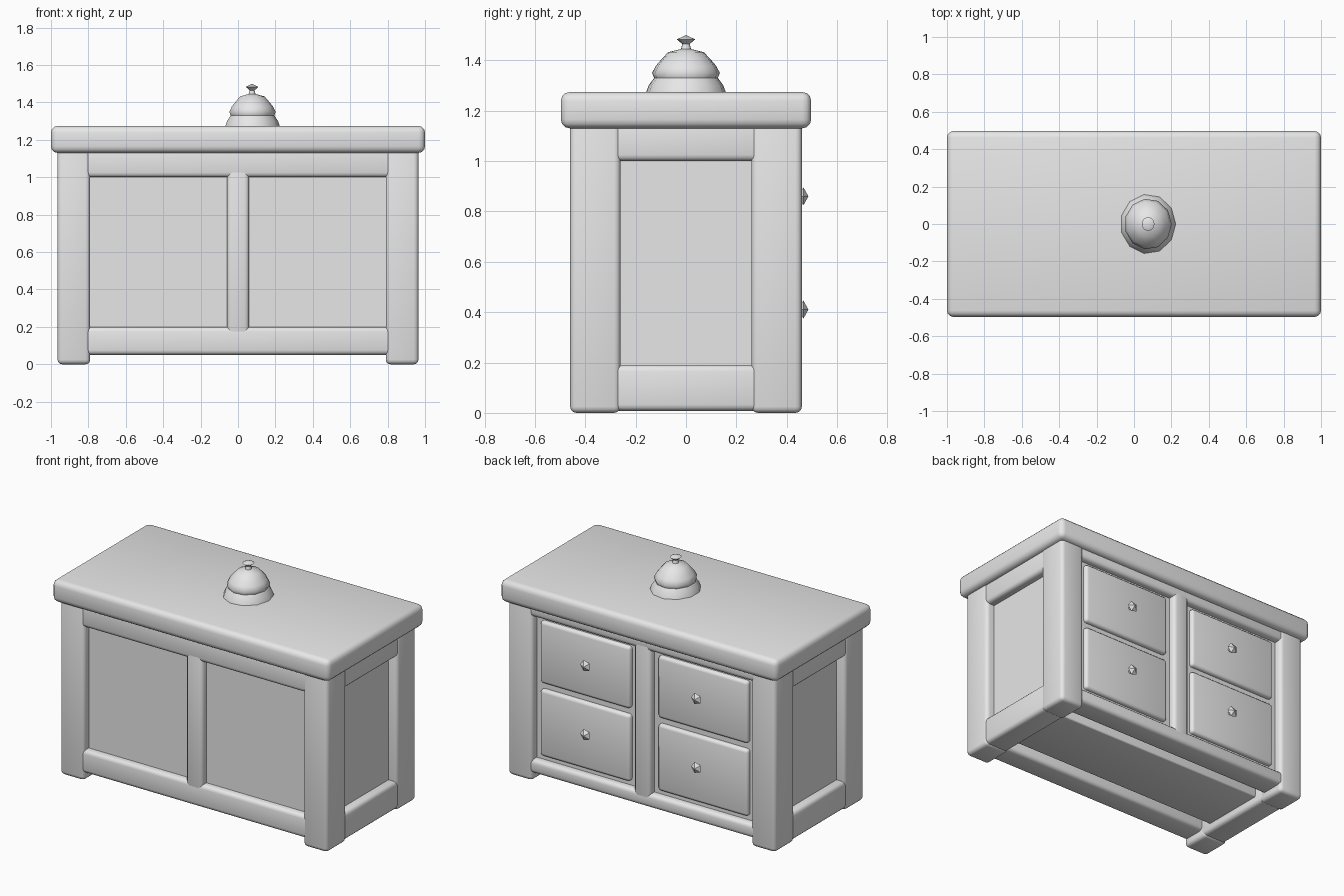
import bpy, bmesh, math
from mathutils import Matrix

cube = bpy.data.objects.get("Cube")
if cube:
    bpy.data.objects.remove(cube, do_unlink=True)

grey = bpy.data.materials.new("plain grey")
grey.use_nodes = True
GREY = (0.8, 0.8, 0.8, 1)
grey.diffuse_color = GREY
grey.node_tree.nodes["Principled BSDF"].inputs["Base Color"].default_value = GREY


def finish(name, bm, angle=40, smooth=True):
    """Turn a bmesh into a grey object."""
    bmesh.ops.recalc_face_normals(bm, faces=bm.faces)
    mesh = bpy.data.meshes.new(name)
    bm.to_mesh(mesh)
    bm.free()
    mesh.materials.append(grey)
    obj = bpy.data.objects.new(name, mesh)
    bpy.context.collection.objects.link(obj)
    if smooth:
        bpy.ops.object.select_all(action='DESELECT')
        obj.select_set(True)
        bpy.context.view_layer.objects.active = obj
        bpy.ops.object.shade_smooth_by_angle(angle=math.radians(angle))
    return obj


def box(name, x, y, z, bevel=0.025):
    """Rounded box between the given pairs of limits."""
    bm = bmesh.new()
    bmesh.ops.create_cube(bm, size=1)
    for v in bm.verts:
        v.co = [lim[0] if c < 0 else lim[1] for c, lim in zip(v.co, (x, y, z))]
    if bevel:
        bmesh.ops.bevel(bm, geom=bm.edges[:], offset=bevel, segments=3,
                        profile=0.5, affect='EDGES')
    return finish(name, bm)


def turned(name, profile, sides, place, smooth=True):
    """Lathe a radius/height profile about z, then move it into place."""
    bm = bmesh.new()
    verts = [bm.verts.new((r, 0, h)) for r, h in profile]
    edges = [bm.edges.new(pair) for pair in zip(verts, verts[1:])]
    bmesh.ops.spin(bm, geom=verts + edges, axis=(0, 0, 1), cent=(0, 0, 0),
                   angle=math.tau, steps=sides)
    bmesh.ops.remove_doubles(bm, verts=bm.verts, dist=0.0005)
    bmesh.ops.transform(bm, matrix=place, verts=bm.verts)
    return finish(name, bm, 50, smooth)


def span(a, b, sign):
    return tuple(sorted((a * sign, b * sign)))


# Carcass behind the framing, with a lower bottom panel between grooves
box("carcass", (-0.905, 0.905), (-0.41, 0.41), (0.12, 1.2), 0)
box("bottom_panel", (-0.85, 0.85), (-0.22, 0.22), (0.06, 0.2), 0.01)

# Corner posts, which also form the feet
for sx, side in ((1, "left"), (-1, "right")):
    for sy, end in ((-1, "front"), (1, "back")):
        box(f"{end}_{side}_post", span(0.79, 0.965, sx), span(0.26, 0.46, sy),
            (0, 1.16))

# Long rails and middle stiles on front and back
for sy, end, low, high in ((-1, "front", 0.2, 1.0), (1, "back", 0.14, 1.07)):
    face = span(0.29, 0.455, sy)
    box(f"{end}_bottom_rail", (-0.83, 0.83), face, (0.05, low))
    box(f"{end}_top_rail", (-0.83, 0.83), face, (high, 1.16))
    box(f"{end}_middle_stile", (-0.06, 0.06), face, (low - 0.05, high + 0.05))

# End rails; the lower ones run level with the feet
for sx, side in ((1, "left"), (-1, "right")):
    face = span(0.79, 0.96, sx)
    box(f"{side}_bottom_rail", face, (-0.31, 0.31), (0.008, 0.19))
    box(f"{side}_top_rail", face, (-0.31, 0.31), (1.0, 1.16))

# Raised drawer fronts with faceted knobs on the back
knob = [(0, 0), (0.014, 0), (0.012, 0.02), (0.038, 0.034), (0, 0.054)]
turn_back = Matrix.Rotation(-math.pi / 2, 4, 'X')
for sx, side in ((1, "left"), (-1, "right")):
    for level, z, zlim in (("lower", 0.41, (0.17, 0.605)), ("upper", 0.86, (0.645, 1.05))):
        box(f"{level}_{side}_drawer", span(0.1, 0.75, sx), (0.36, 0.438), zlim, 0.02)
        turned(f"{level}_{side}_knob", knob, 5,
               Matrix.Translation((0.4 * sx, 0.432, z)) @ turn_back, False)

# Overhanging top with softly rounded edges
box("counter_top", (-1, 1), (-0.497, 0.497), (1.13, 1.274), 0.035)

# Desk bell with flared base, dome and button, slightly narrower across x
bell = [(0, 1.265), (0.16, 1.272), (0.15, 1.3), (0.128, 1.33),
        (0.136, 1.35), (0.121, 1.378), (0.1, 1.402), (0.072, 1.432),
        (0.02, 1.445), (0.015, 1.465), (0.037, 1.483), (0, 1.5)]
turned("desk_bell", bell, 11,
       Matrix.Translation((0.075, 0, 0)) @ Matrix.Diagonal((0.93, 1, 1, 1)))
